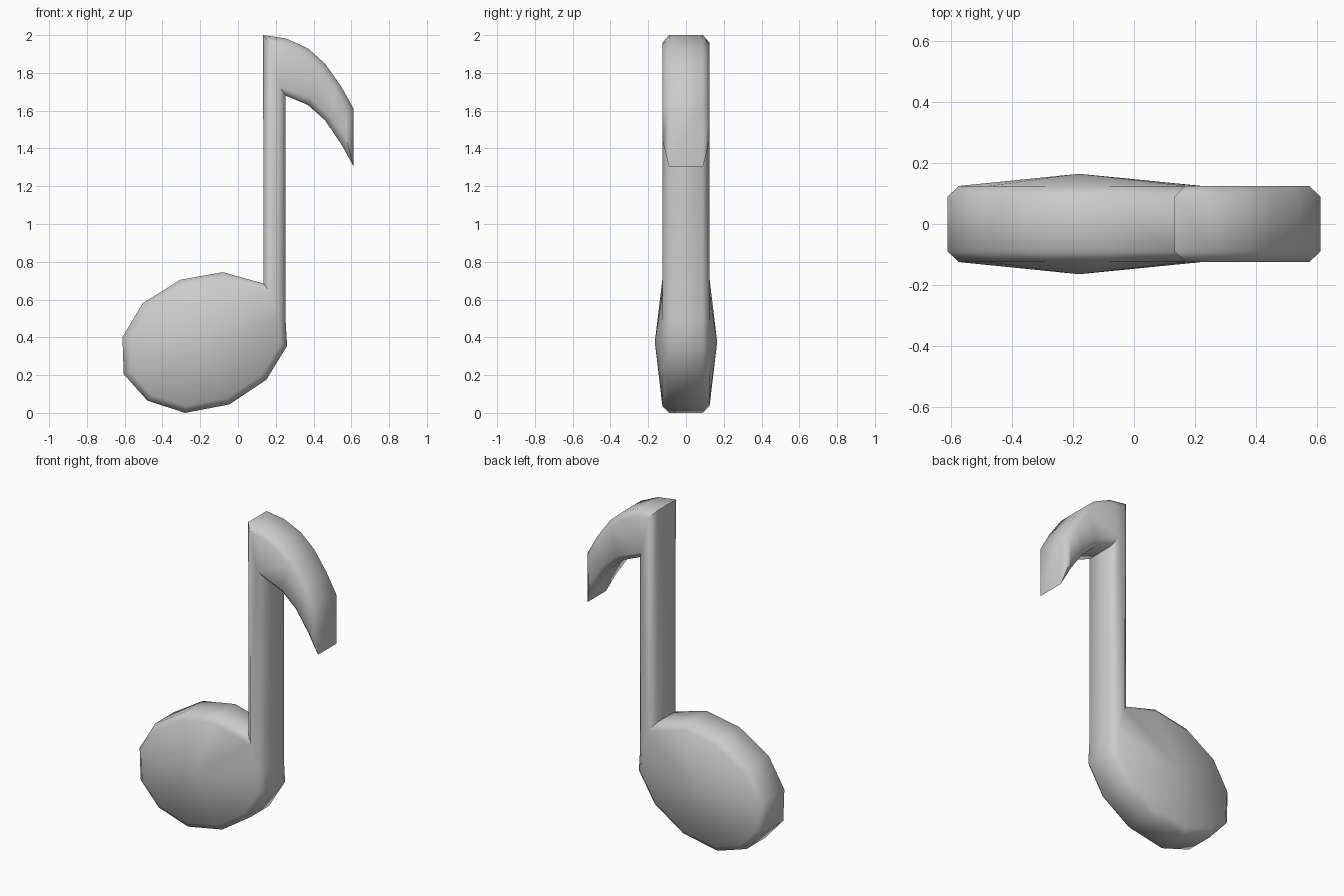
import bpy, bmesh, math
from mathutils import Vector

if "Cube" in bpy.data.objects:
    bpy.data.objects.remove(bpy.data.objects["Cube"])

# Front outline (x, z), counter-clockwise from the notch between stem and head
HEAD = [(0.135, 0.685), (-0.08, 0.745), (-0.305, 0.705), (-0.505, 0.58),
        (-0.612, 0.40), (-0.605, 0.205), (-0.48, 0.065), (-0.28, 0.0),
        (-0.045, 0.045), (0.15, 0.175), (0.26, 0.355), (0.252, 0.49)]
STEM_FLAG = [(0.252, 1.68), (0.37, 1.63), (0.46, 1.55), (0.545, 1.425), (0.612, 1.305),
             (0.612, 1.61), (0.545, 1.73), (0.46, 1.85), (0.37, 1.93),
             (0.255, 1.982), (0.133, 2.0)]
CHAMFER, SIDE_Y, FACE_Y, DOME_Y = 0.036, 0.09, 0.125, 0.165


def inset(points, d):
    """Mitred inward offset of a counter-clockwise outline."""
    pts = [Vector(p) for p in points]
    out = []
    for i, p in enumerate(pts):
        a = (p - pts[i - 1]).normalized()
        b = (pts[(i + 1) % len(pts)] - p).normalized()
        na, nb = Vector((-a.y, a.x)), Vector((-b.y, b.x))
        out.append(p + (na + nb) * d / (1 + na.dot(nb)))
    return out


outline = HEAD + STEM_FLAG
inner = inset(outline, CHAMFER)
n, h = len(outline), len(HEAD)
bm = bmesh.new()


def ring(points, y):
    return [bm.verts.new((p[0], y, p[1])) for p in points]


rings = [ring(inner, -FACE_Y), ring(outline, -SIDE_Y),
         ring(outline, SIDE_Y), ring(inner, FACE_Y)]

# Rim with chamfered front and back edges
for r0, r1 in zip(rings, rings[1:]):
    for i in range(n):
        j = (i + 1) % n
        bm.faces.new((r0[i], r0[j], r1[j], r1[i]))

# Domed head and flat stem with flag, front and back
for r, s in ((rings[0], -1), (rings[3], 1)):
    apex = bm.verts.new((-0.18, s * DOME_Y, 0.375))
    for i in range(h):
        bm.faces.new((r[i], r[(i + 1) % h], apex))
    bm.faces.new([r[0]] + r[h - 1:])

bmesh.ops.recalc_face_normals(bm, faces=bm.faces)
bmesh.ops.triangulate(bm, faces=[f for f in bm.faces if len(f.verts) > 4])
mesh = bpy.data.meshes.new("eighth_note")
bm.to_mesh(mesh)
bm.free()
note = bpy.data.objects.new("eighth_note", mesh)
bpy.context.collection.objects.link(note)

# Soft shading with crisp corners
bpy.context.view_layer.objects.active = note
note.select_set(True)
bpy.ops.object.shade_smooth_by_angle(angle=math.radians(55))
